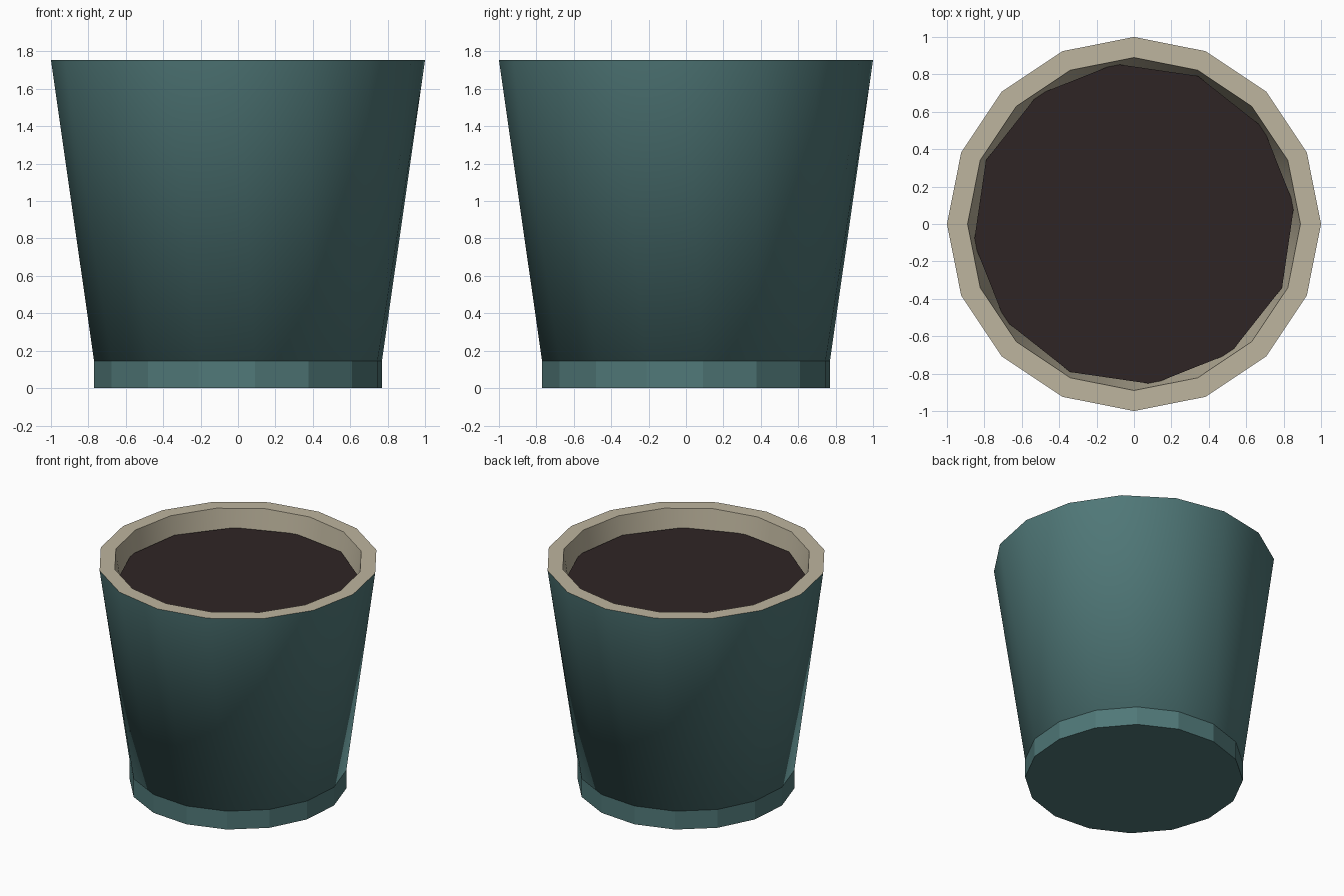
import bpy
import bmesh
from math import cos, sin, radians, tau

cube = bpy.data.objects.get("Cube")
if cube:
    bpy.data.objects.remove(cube, do_unlink=True)

SIDES = 16
TWIST = radians(6.7)      # lower ring is turned against the rim
TOP, FOOT, SOIL = 1.755, 0.144, 1.61


def material(name, rgb):
    mat = bpy.data.materials.new(name)
    mat.use_nodes = True
    mat.diffuse_color = (*rgb, 1)
    bsdf = mat.node_tree.nodes["Principled BSDF"]
    bsdf.inputs["Base Color"].default_value = (*rgb, 1)
    bsdf.inputs["Roughness"].default_value = 0.8
    return mat


def loft(name, rings, mat, sides=SIDES, cap_first=False, smooth=False):
    """Join rings given as (radius, height, turn); optionally close the first."""
    bm = bmesh.new()
    loops = [[bm.verts.new((r * cos(turn + tau * i / sides),
                            r * sin(turn + tau * i / sides), z))
              for i in range(sides)] for r, z, turn in rings]
    for low, high in zip(loops, loops[1:]):
        for i in range(sides):
            j = (i + 1) % sides
            bm.faces.new((low[i], low[j], high[j], high[i]))
    if cap_first:
        bm.faces.new(loops[0][::-1])
    for face in bm.faces:
        face.smooth = smooth
    mesh = bpy.data.meshes.new(name)
    bm.to_mesh(mesh)
    bm.free()
    mesh.materials.append(mat)
    obj = bpy.data.objects.new(name, mesh)
    bpy.context.collection.objects.link(obj)
    return obj


teal = material("teal_glaze", (0.080, 0.188, 0.188))
clay = material("beige_clay", (0.515, 0.462, 0.342))
earth = material("dark_soil", (0.028, 0.018, 0.018))

# Tapered outer wall, smooth over its closed lower end
loft("pot_body", [(0.775, FOOT, TWIST), (1, TOP, 0)], teal,
     cap_first=True, smooth=True)

# Straight faceted foot
loft("pot_foot", [(0.775, 0, TWIST), (0.775, FOOT, TWIST)], teal, cap_first=True)

# Flat rim and the inner wall with its floor
loft("pot_rim", [(1, TOP, 0), (0.89, TOP, 0)], clay)
loft("inner_wall", [(0.89, TOP, 0), (0.67, 0.2, TWIST)], clay, smooth=True)
floor = loft("inner_floor", [(0.67, 0.2, TWIST)], clay, cap_first=True)
floor.data.flip_normals()

# Soil disc
soil = loft("soil", [(0.862, SOIL, TWIST)], earth, sides=12, cap_first=True)
soil.data.flip_normals()
